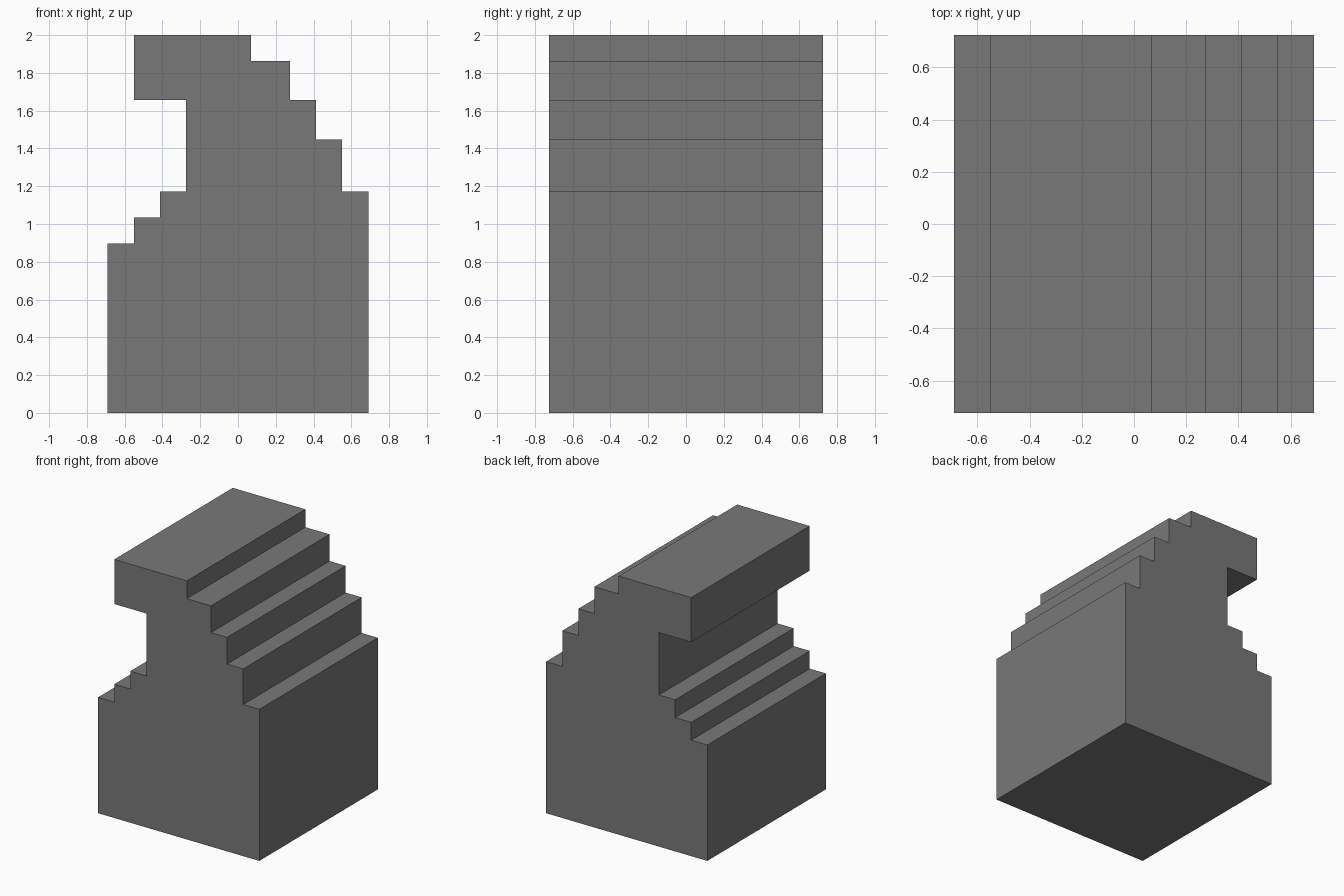
import bpy, bmesh

if "Cube" in bpy.data.objects:
    bpy.data.objects.remove(bpy.data.objects["Cube"])

U = 2 / 29          # the model sits on a grid of 29 units in height
HALF_DEPTH = 10.5 * U

# Stepped side profile (x, z) in grid units, counter-clockwise from the front
profile = [
    (-10, 0), (10, 0),
    # right-hand staircase
    (10, 17), (8, 17), (8, 21), (6, 21), (6, 24), (4, 24), (4, 27), (1, 27), (1, 29),
    # overhanging top
    (-8, 29), (-8, 24), (-4, 24),
    # left-hand staircase
    (-4, 17), (-6, 17), (-6, 15), (-8, 15), (-8, 13), (-10, 13),
]

# Extrude the profile from front to back
bm = bmesh.new()
front = bm.faces.new([bm.verts.new((x * U, -HALF_DEPTH, z * U)) for x, z in profile])
extruded = bmesh.ops.extrude_face_region(bm, geom=[front], use_keep_orig=True)["geom"]
bmesh.ops.translate(bm, vec=(0, 2 * HALF_DEPTH, 0),
                    verts=[g for g in extruded if isinstance(g, bmesh.types.BMVert)])
bmesh.ops.recalc_face_normals(bm, faces=bm.faces)

mesh = bpy.data.meshes.new("stepped_block")
bm.to_mesh(mesh)
bm.free()
bpy.context.collection.objects.link(bpy.data.objects.new("stepped_block", mesh))

# Dark grey surface
dark_grey = bpy.data.materials.new("dark_grey")
dark_grey.diffuse_color = (0.19, 0.19, 0.19, 1)
dark_grey.use_nodes = True
dark_grey.node_tree.nodes["Principled BSDF"].inputs["Base Color"].default_value = dark_grey.diffuse_color
mesh.materials.append(dark_grey)
